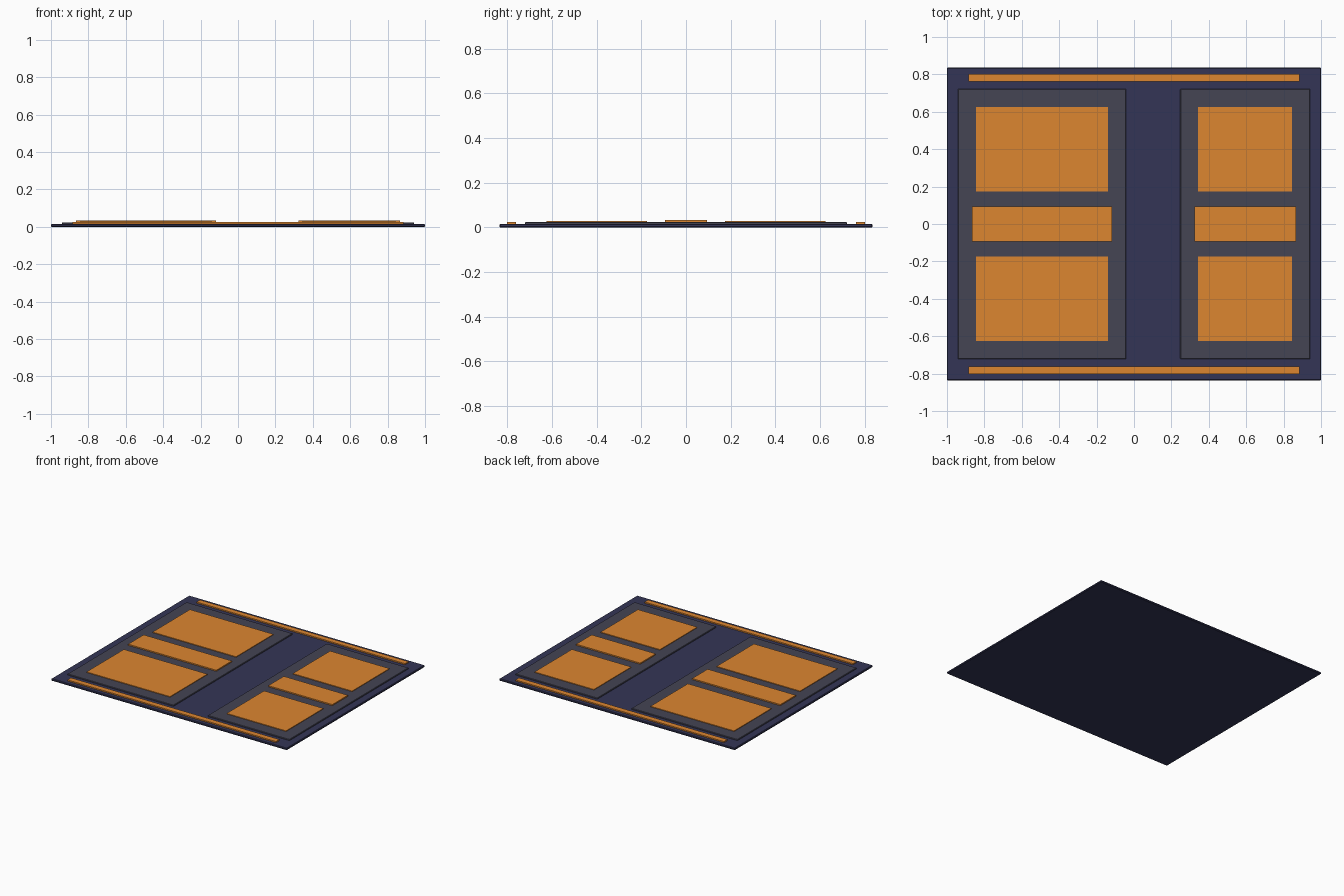
import bpy

if "Cube" in bpy.data.objects:
    bpy.data.objects.remove(bpy.data.objects["Cube"])


def material(name, rgb):
    m = bpy.data.materials.new(name)
    m.diffuse_color = (*rgb, 1)
    m.use_nodes = True
    m.node_tree.nodes["Principled BSDF"].inputs["Base Color"].default_value = m.diffuse_color
    return m


NAVY = material("navy", (0.034, 0.036, 0.093))
SLATE = material("slate", (0.058, 0.058, 0.088))
ORANGE = material("orange", (0.72, 0.24, 0.03))


def slab(name, x, y, z, mat, bevel=0.0):
    """Box spanning the given (min, max) ranges, with an optional small bevel."""
    bpy.ops.mesh.primitive_cube_add(
        size=1, location=[sum(r) / 2 for r in (x, y, z)])
    o = bpy.context.object
    o.name = name
    o.scale = [r[1] - r[0] for r in (x, y, z)]
    bpy.ops.object.transform_apply(location=False, rotation=False, scale=True)
    o.data.materials.append(mat)
    if bevel:
        b = o.modifiers.new("edge", 'BEVEL')
        b.width = bevel
        b.segments = 1
    return o


# Base plate
slab("base_plate", (-1, 1), (-0.836, 0.836), (0, 0.016), NAVY, 0.004)

# Two raised panels, each with a centre bar and a pair of pads
for side, x0, x1 in (("left", -0.942, -0.042), ("right", 0.247, 0.942)):
    slab(side + "_panel", (x0, x1), (-0.722, 0.722), (0.012, 0.024), SLATE, 0.003)
    slab(side + "_centre_bar", (x0 + 0.076, x1 - 0.076),
         (-0.094, 0.094), (0.02, 0.033), ORANGE)
    for end, y in (("front", (-0.626, -0.174)), ("back", (0.174, 0.626))):
        slab(f"{side}_{end}_pad", (x0 + 0.096, x1 - 0.096), y, (0.02, 0.029), ORANGE)

# Long edge strips
for end, y in (("front", (-0.803, -0.761)), ("back", (0.761, 0.803))):
    slab(end + "_strip", (-0.884, 0.884), y, (0.012, 0.025), ORANGE)
